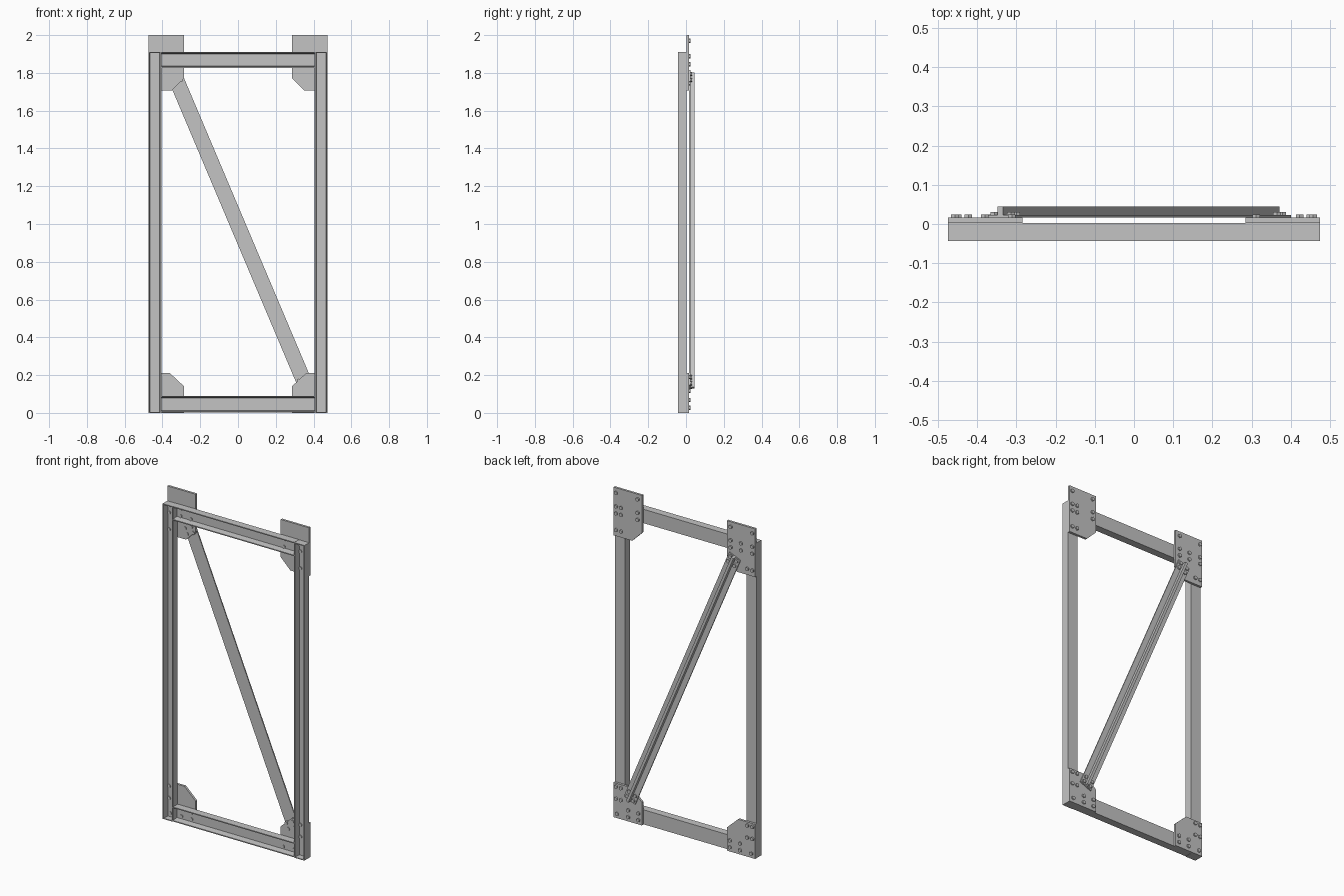
import bpy, bmesh, math
from mathutils import Matrix, Vector

if "Cube" in bpy.data.objects:
    bpy.data.objects.remove(bpy.data.objects["Cube"], do_unlink=True)

steel = bpy.data.materials.new("steel_grey")
steel.use_nodes = True
GREY = (0.55, 0.55, 0.55, 1)
steel.diffuse_color = GREY
steel.node_tree.nodes["Principled BSDF"].inputs["Base Color"].default_value = GREY

WEB_FRONT = -0.005    # front face of the frame webs
WEB_BACK = 0.002      # back face of the frame webs
PLATE_BACK = 0.016    # back face of the gusset plates
FRONT = -0.043        # front edge of the frame flanges
BRACE_WEB = 0.023     # back face of the brace flange
BRACE_BACK = 0.045    # back edge of the brace stem


def finish(name, bm):
    bmesh.ops.recalc_face_normals(bm, faces=bm.faces)
    mesh = bpy.data.meshes.new(name)
    bm.to_mesh(mesh)
    bm.free()
    mesh.materials.append(steel)
    obj = bpy.data.objects.new(name, mesh)
    bpy.context.collection.objects.link(obj)
    return obj


def prism(name, points, vector, matrix=Matrix()):
    """Extrude a closed outline of 3D points along a vector."""
    bm = bmesh.new()
    face = bm.faces.new([bm.verts.new(p) for p in points])
    new = bmesh.ops.extrude_face_region(bm, geom=[face])["geom"]
    bmesh.ops.translate(bm, vec=vector, verts=[v for v in new if isinstance(v, bmesh.types.BMVert)])
    bm.transform(matrix)
    return finish(name, bm)


def bar(name, outline, start, end):
    """Run an (across, depth) section between two points in the xz plane."""
    a, b = Vector(start), Vector(end)
    d = b - a
    place = Matrix.Translation((a.x, 0, a.y)) @ Matrix.Rotation(math.atan2(d.x, d.y), 4, 'Y')
    return prism(name, [(x, y, 0) for x, y in outline], (0, 0, d.length), place)


def channel(name, width, start, end):
    """U channel, open to the front, with tapered flanges."""
    h = width / 2
    half = [(h, WEB_BACK), (h, FRONT), (h - 0.006, FRONT), (h - 0.010, WEB_FRONT)]
    return bar(name, half + [(-x, y) for x, y in reversed(half)], start, end)


def bolts(name, spots, front, seat):
    """Hex heads on the back, round ends proud of the front."""
    bm = bmesh.new()
    for x, z in spots:
        for radius, y0, y1, sides in ((0.0115, seat, seat + 0.008, 6),
                                      (0.0100, front - 0.005, seat + 0.001, 12)):
            m = (Matrix.Translation((x, (y0 + y1) / 2, z)) @ Matrix.Rotation(math.pi / 2, 4, 'X'))
            bmesh.ops.create_cone(bm, cap_ends=True, segments=sides, radius1=radius,
                                  radius2=radius, depth=y1 - y0, matrix=m)
    return finish(name, bm)


# Frame: two posts and two cross beams, open to the front
for side, s in (("left", 1), ("right", -1)):
    channel(side + "_post", 0.069, (s * 0.4405, 0), (s * 0.4405, 1.91))
    for end, z in (("bottom", 0.0), ("top", 1.905)):
        x0, x1 = s * 0.407, s * 0.474
        prism(f"{side}_post_{end}_cap",
              [(x0, FRONT, z), (x1, FRONT, z), (x1, 0, z), (x0, 0, z)], (0, 0, 0.005))
channel("top_beam", 0.084, (-0.407, 1.869), (0.407, 1.869))
channel("bottom_beam", 0.088, (-0.407, 0.046), (0.407, 0.046))

# Diagonal brace: flat flange on the plates, stem standing out to the back
brace_top, brace_bottom = Vector((-0.3415, 1.80)), Vector((0.3636, 0.133))
tee = [(0.0405, PLATE_BACK), (0.0405, BRACE_WEB), (0.008, BRACE_WEB), (0.008, BRACE_BACK)]
bar("diagonal_brace", tee + [(-x, y) for x, y in reversed(tee)], brace_bottom, brace_top)

# Corner gusset plates with a chamfered inner corner, and their bolts
top_plate = [(0.475, 2.0), (0.285, 2.0), (0.285, 1.772), (0.35, 1.708), (0.475, 1.708)]
bottom_plate = [(0.475, 0), (0.285, 0), (0.285, 0.14), (0.36, 0.21), (0.475, 0.21)]
top_bolts = [(x, z) for x in (0.457, 0.312) for z in (1.888, 1.846)]
top_bolts += [(0.423, 1.745), (0.457, 1.745)]
extra_top_bolts = {"left": [(0.423, 1.888), (0.423, 1.846)],
                   "right": [(0.381, 1.888), (0.381, 1.846)]}
bottom_bolts = [(x, z) for x in (0.457, 0.423) for z in (0.19, 0.117)]
bottom_bolts += [(x, z) for x in (0.375, 0.307) for z in (0.068, 0.027)]
bottom_bolts += [(0.45, 0.027)]
for side, s in (("left", 1), ("right", -1)):
    for end, outline, spots in (("top", top_plate, top_bolts + extra_top_bolts[side]),
                                ("bottom", bottom_plate, bottom_bolts)):
        prism(f"{side}_{end}_gusset", [(s * x, WEB_BACK, z) for x, z in outline],
              (0, PLATE_BACK - WEB_BACK, 0))
        bolts(f"{side}_{end}_gusset_bolts", [(s * x, z) for x, z in spots],
              WEB_FRONT, PLATE_BACK)
    # Bolts on the part of the plate above the frame, flush at the front
    bolts(side + "_upper_bolts", [(s * 0.457, 1.97), (s * 0.312, 1.97)],
          WEB_BACK + 0.008, PLATE_BACK)

# Four bolts at each end of the brace, two on each side of the stem
along = (brace_top - brace_bottom).normalized()
across = Vector((along.y, -along.x))
for end, origin, d in (("top", brace_top, -along), ("bottom", brace_bottom, along)):
    inward = d if end == "top" else along
    spots = [origin + inward * t + across * w for t in (0.016, 0.051) for w in (-0.023, 0.023)]
    bolts(f"brace_{end}_bolts", spots, WEB_BACK, BRACE_WEB)
